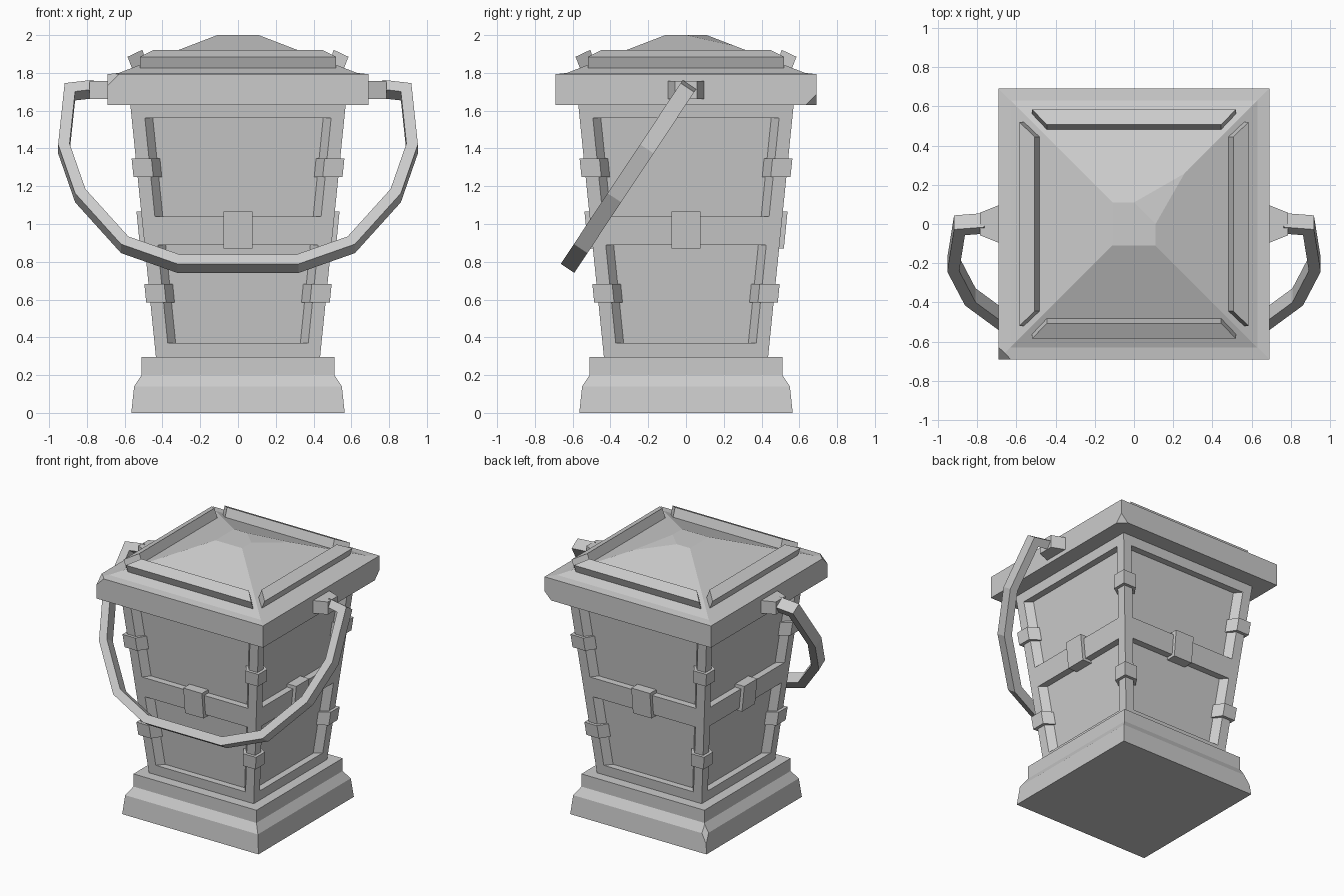
import bpy, bmesh, math
from mathutils import Vector, Matrix

cube = bpy.data.objects.get("Cube")
if cube:
    bpy.data.objects.remove(cube)

GREY = (0.6, 0.6, 0.6, 1)
metal = bpy.data.materials.new("plain grey")
metal.use_nodes = True
metal.diffuse_color = GREY
metal.node_tree.nodes["Principled BSDF"].inputs["Base Color"].default_value = GREY


def finish(name, bm):
    bmesh.ops.remove_doubles(bm, verts=bm.verts, dist=0.0005)
    bmesh.ops.recalc_face_normals(bm, faces=bm.faces)
    mesh = bpy.data.meshes.new(name)
    bm.to_mesh(mesh)
    bm.free()
    mesh.materials.append(metal)
    obj = bpy.data.objects.new(name, mesh)
    bpy.context.collection.objects.link(obj)
    return obj


def loft(rings, bm=None, turn=0):
    """Skin matching rings of points and cap both ends."""
    bm = bm or bmesh.new()
    spin = Matrix.Rotation(turn, 3, 'Z')
    rows = [[bm.verts.new(spin @ Vector(p)) for p in ring] for ring in rings]
    n = len(rows[0])
    for a, b in zip(rows, rows[1:]):
        for i in range(n):
            j = (i + 1) % n
            bm.faces.new((a[i], a[j], b[j], b[i]))
    bm.faces.new(rows[0][::-1])
    bm.faces.new(rows[-1])
    return bm


def square(h, z):
    return [(-h, -h, z), (h, -h, z), (h, h, z), (-h, h, z)]


def chip(bm, point, normal):
    """Slice off a worn corner and close the cut."""
    geom = bm.verts[:] + bm.edges[:] + bm.faces[:]
    bmesh.ops.bisect_plane(bm, geom=geom, plane_co=point, plane_no=normal,
                           clear_outer=True)
    bmesh.ops.holes_fill(bm, edges=[e for e in bm.edges if e.is_boundary])


def half(z):
    """Half width of the tapered body at height z."""
    return 0.435 + 0.1015 * (z - 0.3)


QUARTERS = [i * math.pi / 2 for i in range(4)]

# Stepped base
bm = loft([square(0.565, 0), square(0.55, 0.14), square(0.51, 0.2)])
chip(bm, (-0.55, 0.517, 0.14), (-1, 1, 0.7))
finish("base_plinth", bm)
finish("base_step", loft([square(0.51, 0.2), square(0.51, 0.295)]))

# Tapered body with two recessed panels on each side
POST, DEPTH, SLANT = 0.07, 0.05, 0.042
levels = [0.29, 0.37, 0.89, 1.04, 1.56, 1.64]
bm = bmesh.new()
for turn in QUARTERS:
    spin = Matrix.Rotation(turn, 3, 'Z')
    grid = []
    for z in levels:
        h = half(z)
        grid.append([bm.verts.new(spin @ Vector((x, -h, z)))
                     for x in (-h, POST - h, h - POST, h)])
    for r in range(5):
        for c in range(3):
            outer = [grid[r][c], grid[r][c + 1], grid[r + 1][c + 1], grid[r + 1][c]]
            if c == 1 and r in (1, 3):
                inner = []
                for z, side in ((levels[r], -1), (levels[r], 1),
                                (levels[r + 1], 1), (levels[r + 1], -1)):
                    x = side * (half(z) - POST - SLANT)
                    inner.append(bm.verts.new(spin @ Vector((x, DEPTH - half(z), z))))
                for i in range(4):
                    j = (i + 1) % 4
                    bm.faces.new((outer[i], outer[j], inner[j], inner[i]))
                bm.faces.new(inner)
            else:
                bm.faces.new(outer)
bmesh.ops.remove_doubles(bm, verts=bm.verts, dist=0.0005)
bmesh.ops.holes_fill(bm, edges=[e for e in bm.edges if e.is_boundary])
finish("body", bm)


# Brackets wrapping the corner posts
def bracket_ring(z):
    o = half(z) + 0.022
    a, b, d = o - 0.105, o - 0.15, o - 0.07
    return [(o, o, z), (a, o, z), (b, d, z), (b, b, z), (d, b, z), (o, a, z)]


for name, low in (("lower", 0.585), ("upper", 1.25)):
    bm = bmesh.new()
    for turn in QUARTERS:
        loft([bracket_ring(low), bracket_ring(low + 0.097)], bm, turn)
    finish(name + "_corner_brackets", bm)


# Clasps on the middle band
def clasp_ring(z):
    h = half(z)
    return [(-0.077, -h - 0.025, z), (0.077, -h - 0.025, z),
            (0.077, 0.06 - h, z), (-0.077, 0.06 - h, z)]


bm = bmesh.new()
for turn in QUARTERS:
    loft([clasp_ring(0.87), clasp_ring(1.065)], bm, turn)
finish("band_clasps", bm)

# Lid with low pyramid roof and worn corners
bm = loft([square(0.69, 1.63), square(0.69, 1.793), square(0.63, 1.8), square(0.11, 2)])
chip(bm, (-0.63, -0.69, 1.793), (-1, -1, 1))
chip(bm, (0.635, 0.69, 1.63), (1, 1, -1))
chip(bm, (0.11, 0, 2), (0.14, 0.14, 1))
finish("lid", bm)

# Raised trim bars on the roof
bm = bmesh.new()
for turn in QUARTERS:
    ends = []
    for s in (-1, 1):
        ends.append([(s * 0.52, -0.56, 1.822), (s * 0.52, -0.585, 1.885),
                     (s * 0.445, -0.507, 1.922), (s * 0.445, -0.48, 1.85)])
    loft(ends, bm, turn)
finish("roof_trim", bm)

# Tapered handle lugs
for name, s in (("left", 1), ("right", -1)):
    rings = [[(s * x, y, z) for y, z in ((-w, 1.662), (w, 1.662), (w, 1.757), (-w, 1.757))]
             for x, w in ((0.68, 0.1), (0.785, 0.058))]
    finish(name + "_handle_lug", loft(rings))

# Swinging handle: flat strip swept along a path in a tilted plane
DOWN = Vector((0, -0.553, -0.833))
FRONT = Vector((0, -0.833, 0.553))
half_path = [(0.76, 1.715), (0.89, 1.7), (0.922, 1.4), (0.835, 1.15), (0.6, 0.89), (0.315, 0.79)]
path = [Vector((x, (1.71 - z) / 0.833)) for x, z in half_path]
path += [Vector((-p.x, p.y)) for p in reversed(path)]
rings = []
for i, p in enumerate(path):
    before = (p - path[i - 1]).normalized() if i else None
    after = (path[i + 1] - p).normalized() if i + 1 < len(path) else before
    before = before or after
    tangent = (before + after).normalized()
    side = Vector((-tangent.y, tangent.x)) * 0.03 / max(tangent.dot(after), 0.5)
    ring = []
    for a, b in ((-1, -1), (1, -1), (1, 1), (-1, 1)):
        q = p + side * a
        ring.append(Vector((q.x, 0, 1.71)) + DOWN * q.y + FRONT * (0.043 * b))
    rings.append(ring)
finish("handle", loft(rings))
